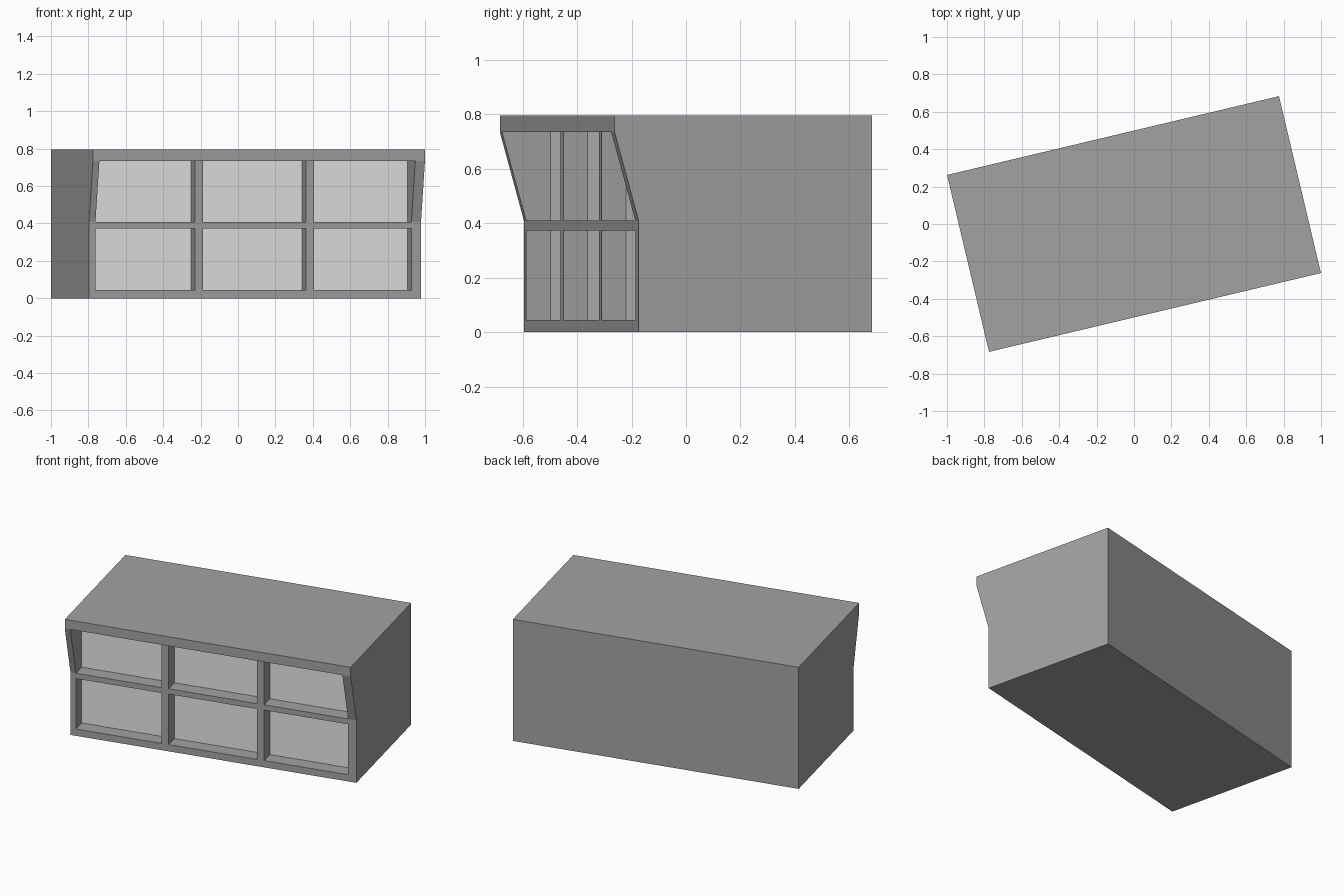
import bpy, bmesh, math

if "Cube" in bpy.data.objects:
    bpy.data.objects.remove(bpy.data.objects["Cube"])

HALF_W, BACK = 0.912, 0.486          # half width and depth of the roof
FRONT, GLASS = -0.395, -0.303        # lower front plane, recessed pane plane
TOP, FASCIA, MID = 0.795, 0.735, 0.409
BAYS = [(-0.877, -0.331), (-0.285, 0.279), (0.324, 0.859)]


def material(name, v):
    m = bpy.data.materials.new(name)
    m.diffuse_color = (v, v, v, 1)
    m.use_nodes = True
    m.node_tree.nodes["Principled BSDF"].inputs["Base Color"].default_value = m.diffuse_color
    return m


def prism(name, base, offset):
    """Closed solid made by sweeping a flat outline along an offset."""
    bm = bmesh.new()
    f = bm.faces.new([bm.verts.new(p) for p in base])
    ext = bmesh.ops.extrude_face_region(bm, geom=[f])
    moved = [g for g in ext["geom"] if isinstance(g, bmesh.types.BMVert)]
    bmesh.ops.translate(bm, verts=moved, vec=offset)
    bmesh.ops.recalc_face_normals(bm, faces=bm.faces[:])
    me = bpy.data.meshes.new(name)
    bm.to_mesh(me)
    bm.free()
    ob = bpy.data.objects.new(name, me)
    bpy.context.collection.objects.link(ob)
    return ob


# Building block: side profile with sloping overhang, swept across the width
profile = [(BACK, 0), (BACK, TOP), (-BACK, TOP), (-BACK, FASCIA), (FRONT, MID), (FRONT, 0)]
body = prism("building_body", [(-HALF_W, y, z) for y, z in profile], (2 * HALF_W, 0, 0))
body.data.materials.append(material("mid_grey_wall", 0.36))
body.data.materials.append(material("light_grey_window", 0.78))

# Lower window openings
cutters = []
for a, b in BAYS:
    cutters.append(prism("lower_window_cutter",
                         [(a, -0.7, 0.044), (b, -0.7, 0.044), (b, GLASS, 0.044), (a, GLASS, 0.044)],
                         (0, 0, 0.374 - 0.044)))

# Upper openings: one comb-shaped cutter leaves upright dividers behind the end fins
comb = [(BAYS[-1][1], -0.7, MID), (BAYS[0][0], -0.7, MID)]
for i, (a, b) in enumerate(BAYS):
    if i > 0:
        comb.append((a, FRONT, MID))
    comb += [(a, GLASS, MID), (b, GLASS, MID)]
    if i < len(BAYS) - 1:
        comb.append((b, FRONT, MID))
cutters.append(prism("upper_window_cutter", comb, (0, 0, FASCIA - MID)))

for c in cutters:
    c.hide_render = True
    mod = body.modifiers.new("opening", 'BOOLEAN')
    mod.operation = 'DIFFERENCE'
    mod.solver = 'EXACT'
    mod.object = c

# Bake the openings and drop the cutters
bpy.context.view_layer.update()
deps = bpy.context.evaluated_depsgraph_get()
baked = bpy.data.meshes.new_from_object(body.evaluated_get(deps))
body.modifiers.clear()
body.data = baked
for c in cutters:
    bpy.data.objects.remove(c)

# Window panes: the recessed faces that look forward
for p in baked.polygons:
    p.use_smooth = False
    p.material_index = 1 if p.normal.y < -0.99 and abs(p.center.y - GLASS) < 0.005 else 0

# The whole block stands turned on its plot
body.rotation_euler.z = math.radians(13.35)
